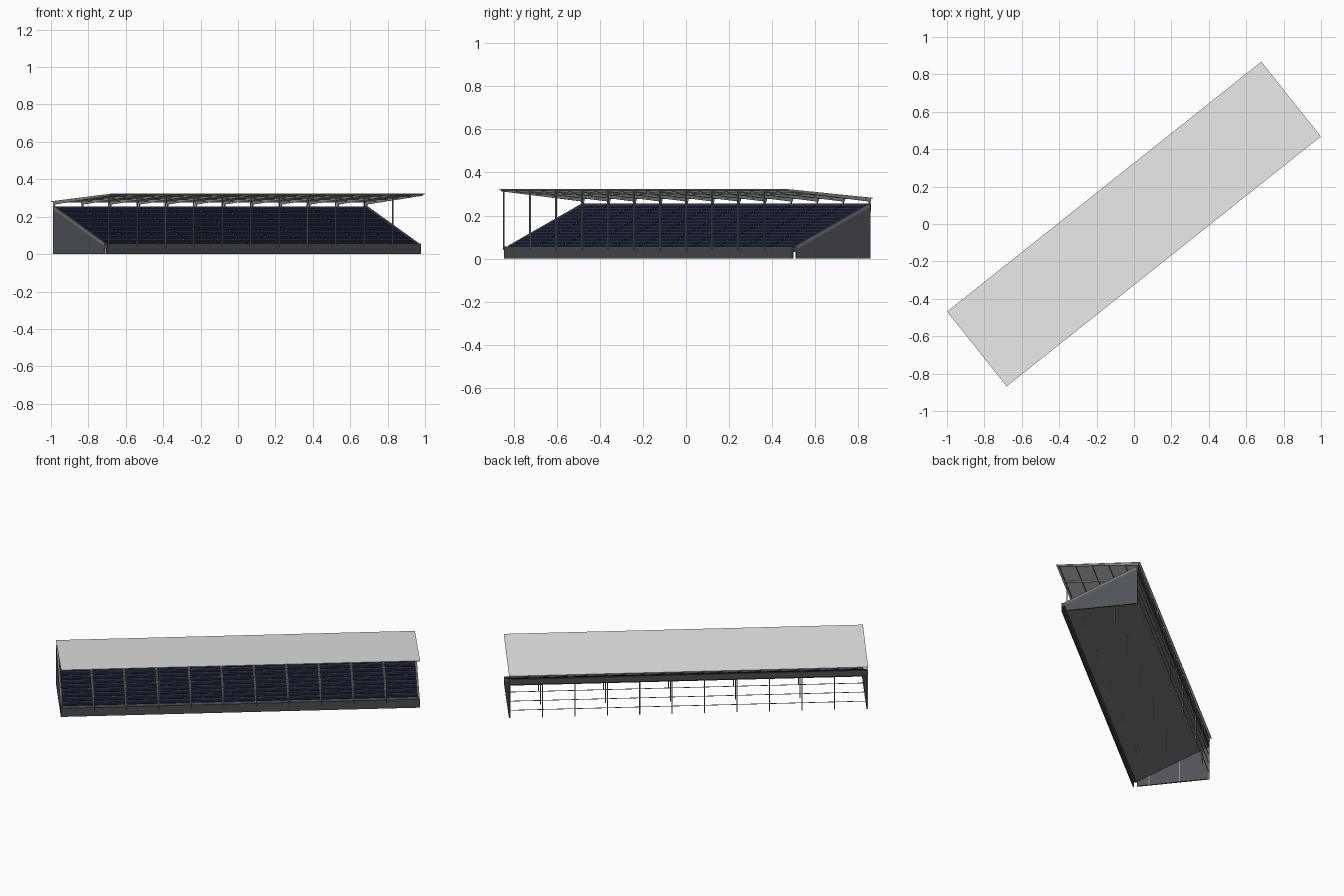
import bpy, bmesh, math
from mathutils import Matrix

cube = bpy.data.objects.get("Cube")
if cube:
    bpy.data.objects.remove(cube)

TURN = Matrix.Rotation(math.radians(38.5), 4, 'Z')
HALF = 1.073           # half length of the stand
ROWS = 14
FRONT, BACK = -0.2, 0.235
Z0, Z1 = 0.055, 0.25   # seating height at front and back
GO = (BACK - FRONT) / ROWS
RISE = (Z1 - Z0) / ROWS
FRAMES = [-1.067 + i * 0.194 for i in range(12)]


def material(name, r, g, b):
    m = bpy.data.materials.new(name)
    m.use_nodes = True
    m.diffuse_color = (r, g, b, 1)
    m.node_tree.nodes["Principled BSDF"].inputs["Base Color"].default_value = (r, g, b, 1)
    return m


WALL = material("dark wall", 0.066, 0.072, 0.075)
TERRACE = material("mid grey concrete", 0.165, 0.166, 0.166)
END = material("blue grey cladding", 0.077, 0.085, 0.097)
SEAT = material("navy seat", 0.016, 0.024, 0.058)
STEEL = material("grey steel", 0.25, 0.25, 0.245)
ROOF = material("light roof sheet", 0.78, 0.78, 0.76)


def build(name, mat, prisms):
    """Each prism is a (y, z) profile extruded between two x positions."""
    bm = bmesh.new()
    for profile, x0, x1 in prisms:
        a = [bm.verts.new((x0, y, z)) for y, z in profile]
        b = [bm.verts.new((x1, y, z)) for y, z in profile]
        bm.faces.new(a)
        bm.faces.new(b[::-1])
        for i in range(len(a)):
            j = (i + 1) % len(a)
            bm.faces.new((a[i], b[i], b[j], a[j]))
    bmesh.ops.recalc_face_normals(bm, faces=bm.faces)
    bmesh.ops.transform(bm, matrix=TURN, verts=bm.verts)
    mesh = bpy.data.meshes.new(name)
    bm.to_mesh(mesh)
    bm.free()
    mesh.materials.append(mat)
    obj = bpy.data.objects.new(name, mesh)
    bpy.context.collection.objects.link(obj)


def rect(y0, y1, z0, z1):
    return [(y0, z0), (y1, z0), (y1, z1), (y0, z1)]


def post(x, y, z0, z1, w=0.006):
    return rect(y - w / 2, y + w / 2, z0, z1), x - w / 2, x + w / 2


def slope(y):
    """Height of the seating line at depth y."""
    return Z0 + (y - FRONT) / (BACK - FRONT) * (Z1 - Z0)


def roof_z(y):
    return 0.30 - 0.08 * y


def strip(y0, y1, low, high):
    """Profile that follows the seating line."""
    return [(y0, slope(y0) + low), (y1, slope(y1) + low),
            (y1, slope(y1) + high), (y0, slope(y0) + high)]


# Stepped terrace with a plain sloping underside
steps = []
for r in range(ROWS):
    y, z = FRONT + r * GO, Z0 + r * RISE
    steps += [(y, z), (y + GO, z)]
under = [(BACK, Z1 - 0.03), (FRONT, Z0 - 0.025)]
build("terrace", TERRACE, [(steps + under, -HALF + 0.004, HALF - 0.004)])

# Rows of seats, divided by narrow aisles at each frame
seats = []
for r in range(ROWS):
    y, z = FRONT + r * GO, Z0 + r * RISE
    shape = [(y + 0.007, z + 0.001), (y + 0.028, z + 0.001), (y + 0.030, z + 0.015),
             (y + 0.026, z + 0.015), (y + 0.023, z + 0.007), (y + 0.007, z + 0.007)]
    for x0, x1 in zip(FRAMES, FRAMES[1:]):
        seats.append((shape, x0 + 0.007, x1 - 0.007))
build("seat_rows", SEAT, seats)

# Front wall and top back band
build("front_wall", WALL, [(rect(-0.224, -0.217, 0, 0.056), -HALF, HALF),
                           (rect(-0.222, FRONT, 0.03, 0.055), -HALF, HALF)])
build("back_band", WALL, [(rect(0.232, 0.242, 0.218, 0.255), -HALF, HALF)])

# End walls with a sloping concrete kerb
for side, label in ((-1, "right"), (1, "left")):
    outer = side * HALF
    wall = [(-0.199, 0), (0.241, 0), (0.241, slope(0.241) - 0.012), (-0.199, slope(-0.199) - 0.012)]
    build(label + "_end_wall", END, [(wall, side * (HALF - 0.008), outer)])
    build(label + "_end_kerb", TERRACE, [(strip(-0.201, 0.241, -0.012, 0.006),
                                          side * (HALF - 0.012), outer)])

# Roof sheet, rafters and purlins
ends = (-0.2555, 0.2555)
sheet = [(y, roof_z(y)) for y in ends] + [(y, roof_z(y) + 0.003) for y in ends[::-1]]
build("roof_sheet", ROOF, [(sheet, -HALF, HALF)])
rafter = [(-0.245, roof_z(-0.245)), (0.245, roof_z(0.245)),
          (0.245, roof_z(0.245) - 0.016), (-0.245, roof_z(-0.245) - 0.007)]
build("roof_rafters", STEEL, [(rafter, x - 0.003, x + 0.003) for x in FRAMES])
build("roof_purlins", STEEL, [(rect(y - 0.002, y + 0.002, roof_z(y) - 0.005, roof_z(y)),
                               FRAMES[0], FRAMES[-1])
                              for y in (-0.24, -0.14, -0.04, 0.06, 0.16, 0.24)])

# Front and back roof posts
build("front_posts", STEEL, [post(x, -0.231, 0.04, roof_z(-0.231)) for x in FRAMES[:-1]])
build("back_posts", STEEL, [post(x, 0.238, 0, roof_z(0.238)) for x in FRAMES])

# Columns under the terrace
build("under_columns", STEEL, [post(x, y, 0, slope(y) - 0.024)
                               for x in FRAMES[::2] for y in (-0.125, 0.06)])

# Open back rails
build("back_rails", STEEL, [(rect(0.2365, 0.2395, z - 0.0015, z + 0.0015), -HALF, HALF)
                            for z in (0.05, 0.11, 0.17)])
